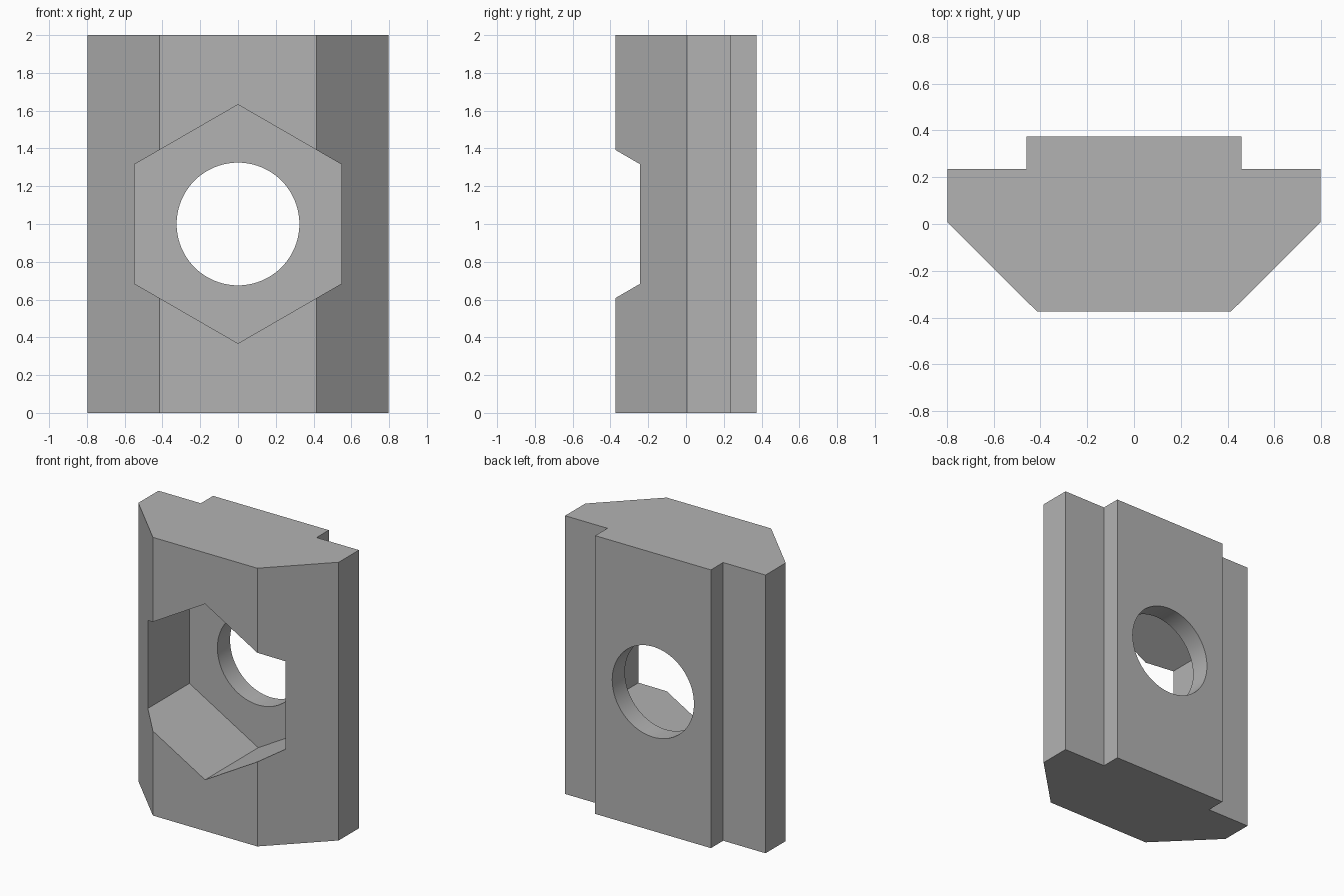
import bpy, bmesh, math
from mathutils import Matrix, Vector

cube = bpy.data.objects.get("Cube")
if cube:
    bpy.data.objects.remove(cube, do_unlink=True)

GREY = (0.45, 0.45, 0.45, 1)
metal = bpy.data.materials.new("plain_grey")
metal.use_nodes = True
metal.diffuse_color = GREY
metal.node_tree.nodes["Principled BSDF"].inputs["Base Color"].default_value = GREY


def prism(name, ring, direction):
    """Extrude a closed ring of points along a direction into a solid."""
    bm = bmesh.new()
    base = bm.faces.new([bm.verts.new(p) for p in ring])
    top = bmesh.ops.extrude_face_region(bm, geom=[base], use_keep_orig=True)
    moved = [v for v in top["geom"] if isinstance(v, bmesh.types.BMVert)]
    bmesh.ops.translate(bm, verts=moved, vec=direction)
    bmesh.ops.recalc_face_normals(bm, faces=bm.faces)
    mesh = bpy.data.meshes.new(name)
    bm.to_mesh(mesh)
    bm.free()
    mesh.materials.append(metal)
    obj = bpy.data.objects.new(name, mesh)
    bpy.context.collection.objects.link(obj)
    return obj


def polygon(sides, radius, y):
    """Regular polygon facing the front, with one corner straight up."""
    return [(radius * math.sin(math.tau * i / sides), y,
             1 + radius * math.cos(math.tau * i / sides)) for i in range(sides)]


# Body: mirrored cross-section with chamfered front and stepped back
SHOULDER, BACK = 0.235, 0.374
half = [(0.415, -BACK), (0.797, 0.006), (0.797, SHOULDER),
        (0.46, SHOULDER), (0.46, BACK)]
outline = half + [(-x, y) for x, y in reversed(half)]
body = prism("slot_nut_body", [(x, y, 0) for x, y in outline], (0, 0, 2))

# Hexagonal pocket open to the front, and round hole right through
cutters = [
    prism("hex_pocket_cutter", polygon(6, 0.632, -0.6), (0, 0.6 + 0.23, 0)),
    prism("round_hole_cutter", polygon(96, 0.325, -0.7), (0, 1.4, 0)),
]
bpy.context.view_layer.objects.active = body
for cutter in cutters:
    cutter.hide_render = True
    cut = body.modifiers.new(cutter.name, "BOOLEAN")
    cut.operation = "DIFFERENCE"
    cut.solver = "EXACT"
    cut.object = cutter
    bpy.ops.object.modifier_apply(modifier=cut.name)
    bpy.data.objects.remove(cutter, do_unlink=True)

# Smooth hole wall, crisp edges elsewhere
bpy.ops.object.select_all(action="DESELECT")
body.select_set(True)
bpy.ops.object.shade_smooth_by_angle(angle=math.radians(25))
